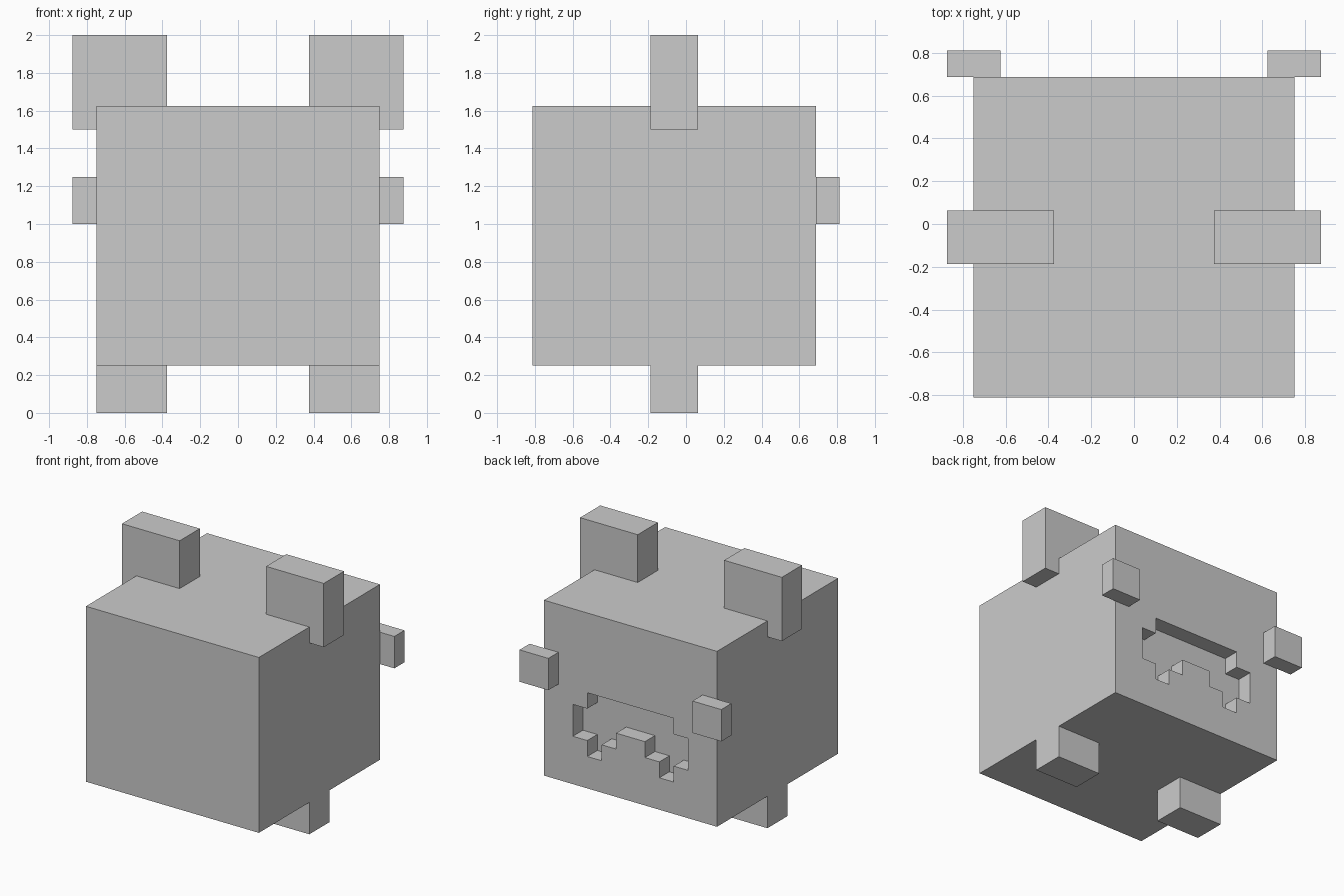
import bpy, bmesh

if "Cube" in bpy.data.objects:
    bpy.data.objects.remove(bpy.data.objects["Cube"])


def box(name, lo, hi):
    """Axis-aligned box between two corners."""
    bm = bmesh.new()
    bmesh.ops.create_cube(bm, size=1)
    for v in bm.verts:
        v.co = [(a + b) / 2 + c * (b - a) for a, b, c in zip(lo, hi, v.co)]
    return add_object(name, bm)


def add_object(name, bm):
    bmesh.ops.recalc_face_normals(bm, faces=bm.faces)
    mesh = bpy.data.meshes.new(name)
    bm.to_mesh(mesh)
    bm.free()
    obj = bpy.data.objects.new(name, mesh)
    bpy.context.collection.objects.link(obj)
    return obj


def mirrored_box(name, lo, hi):
    """Box on the +x side with a mirrored twin on -x."""
    obj = box(name, lo, hi)
    obj.modifiers.new("Mirror", 'MIRROR').use_axis[0] = True
    return obj


# Body block
body = box("body", (-0.75, -0.8125, 0.25), (0.75, 0.6875, 1.625))

# Stepped mouth outline (right half, mirrored), cut 0.125 deep into the back
half = [(0.375, 1.0), (0.375, 0.875), (0.5, 0.875), (0.5, 0.625),
        (0.375, 0.625), (0.375, 0.5), (0.25, 0.5), (0.25, 0.625),
        (0.125, 0.625), (0.125, 0.75)]
outline = half + [(-x, z) for x, z in reversed(half)]
bm = bmesh.new()
face = bm.faces.new([bm.verts.new((x, 0.5625, z)) for x, z in outline])
side = bmesh.ops.extrude_face_region(bm, geom=[face], use_keep_orig=True)
top = [g for g in side["geom"] if isinstance(g, bmesh.types.BMVert)]
bmesh.ops.translate(bm, verts=top, vec=(0, 0.25, 0))
cutter = add_object("mouth_cutter", bm)
cutter.hide_render = True
cutter.display_type = 'WIRE'
cut = body.modifiers.new("Mouth", 'BOOLEAN')
cut.operation = 'DIFFERENCE'
cut.solver = 'EXACT'
cut.object = cutter

# Ears, feet and eyes
mirrored_box("ears", (0.375, -0.1875, 1.5), (0.875, 0.0625, 2.0))
mirrored_box("feet", (0.375, -0.1875, 0.0), (0.75, 0.0625, 0.25))
mirrored_box("eyes", (0.625, 0.6875, 1.0), (0.875, 0.8125, 1.25))
